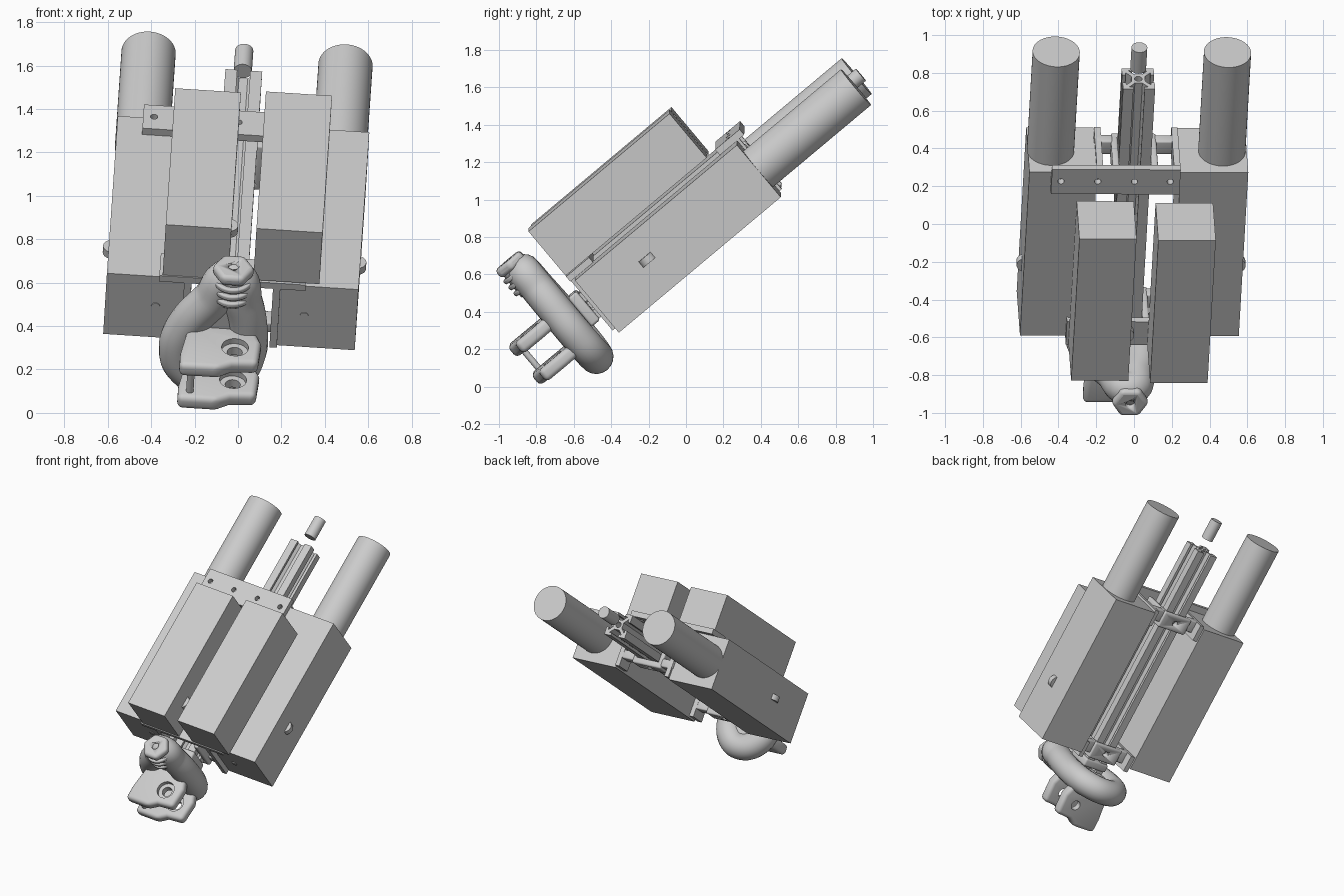
import bpy, bmesh
from math import cos, sin, pi, radians
from mathutils import Matrix, Vector

if "Cube" in bpy.data.objects:
    bpy.data.objects.remove(bpy.data.objects["Cube"])

# Tilted assembly frame: across, along and outward axes
along = Vector((0.0445, 0.766, 0.641)).normalized()
across = Vector((0.998, -0.004, -0.065))
across = (across - along * across.dot(along)).normalized()
outward = across.cross(along)
FRAME = Matrix((across, along, outward)).transposed().to_4x4()

grey = bpy.data.materials.new("light grey")
grey.use_nodes = True
grey.diffuse_color = (0.6, 0.6, 0.6, 1)
grey.node_tree.nodes["Principled BSDF"].inputs["Base Color"].default_value = (0.6, 0.6, 0.6, 1)

PLACE = {"W": lambda a, b, t: (t, a, b),
         "L": lambda a, b, t: (a, t, b),
         "D": lambda a, b, t: (a, b, t)}


def activate(ob):
    bpy.ops.object.select_all(action="DESELECT")
    ob.select_set(True)
    bpy.context.view_layer.objects.active = ob


def finish(ob, smooth=False):
    ob.matrix_world = FRAME
    ob.data.materials.append(grey)
    if smooth:
        activate(ob)
        bpy.ops.object.shade_smooth_by_angle(angle=radians(35))
    return ob


def prism(name, pts, axis, t0, t1, smooth=False, bevel=0):
    bm = bmesh.new()
    low = [bm.verts.new(PLACE[axis](a, b, t0)) for a, b in pts]
    high = [bm.verts.new(PLACE[axis](a, b, t1)) for a, b in pts]
    bm.faces.new(low)
    bm.faces.new(high)
    for i in range(len(pts)):
        j = (i + 1) % len(pts)
        bm.faces.new((low[i], low[j], high[j], high[i]))
    bmesh.ops.recalc_face_normals(bm, faces=bm.faces)
    me = bpy.data.meshes.new(name)
    bm.to_mesh(me)
    bm.free()
    ob = bpy.data.objects.new(name, me)
    bpy.context.collection.objects.link(ob)
    finish(ob, smooth)
    if bevel:
        mod = ob.modifiers.new("round", "BEVEL")
        mod.width, mod.segments = bevel, 4
        activate(ob)
        bpy.ops.object.modifier_apply(modifier="round")
        bpy.ops.object.shade_smooth_by_angle(angle=radians(35))
    return ob


def box(name, w, l, d, bevel=0):
    pts = [(w[0], l[0]), (w[1], l[0]), (w[1], l[1]), (w[0], l[1])]
    return prism(name, pts, "D", d[0], d[1], bevel=bevel)


def cyl(name, a, b, r, axis, t0, t1, n=48, bevel=0):
    pts = [(a + r * cos(2 * pi * i / n), b + r * sin(2 * pi * i / n)) for i in range(n)]
    return prism(name, pts, axis, t0, t1, True, bevel)


def cut(ob, cutter):
    mod = ob.modifiers.new("hole", "BOOLEAN")
    mod.operation, mod.solver, mod.object = "DIFFERENCE", "EXACT", cutter
    activate(ob)
    bpy.ops.object.modifier_apply(modifier="hole")
    bpy.data.objects.remove(cutter)


MID = -0.078   # rail centre across
DEEP = 0.664   # rail centre outward

# Large side housings with round tanks, end buttons and side switches
for side, w0, w1, tank, button, outer in (("right", -0.642, -0.284, -0.522, -0.409, -0.642),
                                          ("left", 0.16, 0.519, 0.387, 0.277, 0.519)):
    box(side + "_housing", (w0, w1), (-0.066, 1.064), (0.477, 0.842))
    cyl(side + "_tank", tank, DEEP, 0.125, "L", 1.06, 1.745, 64)
    cyl(side + "_end_button", button, DEEP, 0.02, "L", -0.07, -0.06, 24)
    inset = 0.018 if outer < 0 else -0.018
    cyl(side + "_side_switch", outer + inset, 0.3, 0.045, "D", 0.66, 0.7, 32)

# Front boxes and a small switch on the inner side
box("right_front_box", (-0.385, -0.082), (-0.094, 0.886), (0.87, 1.18))
box("left_front_box", (0.033, 0.338), (-0.096, 0.888), (0.885, 1.194))
cyl("inner_switch", -0.098, 0.1, 0.045, "D", 1.0, 1.04, 32)

# Slotted rail: one side profile turned four times
side = [(0.085, -0.085), (0.085, -0.03), (0.066, -0.03), (0.066, -0.05), (0.036, -0.02),
        (0.036, 0.02), (0.066, 0.05), (0.066, 0.03), (0.085, 0.03)]
profile = []
for k in range(4):
    c, s = round(cos(k * pi / 2)), round(sin(k * pi / 2))
    profile += [(MID + c * x - s * y, DEEP + s * x + c * y) for x, y in side]
rail = prism("slotted_rail", profile, "L", -0.2, 1.56)
cut(rail, cyl("cutter", MID, DEEP, 0.02, "L", 1.4, 1.6, 24))
cyl("end_rod", -0.083, 0.676, 0.042, "L", 1.64, 1.787, 32)

# Cross plates, the upper one drilled
upper = box("upper_cross_plate", (-0.525, 0.157), (0.943, 1.113), (0.842, 0.88))
for w in (-0.475, -0.28, -0.085, 0.105):
    cut(upper, cyl("cutter", w, 1.03, 0.017, "D", 0.8, 0.95, 24))
box("lower_cross_plate", (-0.4, 0.275), (-0.1, 0.06), (0.842, 0.877))

# Brackets that hold the rail between the housings
for name, l0, l1 in (("upper", 0.96, 1.08), ("lower", -0.1, 0.02)):
    box(name + "_right_flange", (-0.284, -0.25), (l0, l1), (0.49, 0.842))
    box(name + "_left_flange", (0.126, 0.16), (l0, l1), (0.49, 0.842))
    back = box(name + "_back_bridge", (MID - 0.12, MID + 0.12), (l0, l1), (0.535, 0.579), 0.012)
    cut(back, cyl("cutter", MID, (l0 + l1) / 2, 0.02, "D", 0.5, 0.6, 24))
    for tag, sgn in (("right", -1), ("left", 1)):
        w = sorted((MID + sgn * 0.085, MID + sgn * 0.12))
        box(f"{name}_{tag}_clamp", w, (l0, l1), (0.54, 0.8), 0.01)
        w = sorted((MID + sgn * 0.11, MID + sgn * 0.21))
        box(f"{name}_{tag}_arm", w, (l0 + 0.03, l1), (0.55, 0.61), 0.01)
box("rail_foot", (MID - 0.1, MID + 0.1), (-0.18, -0.12), (0.57, 0.77), 0.015)

# Fat teardrop hand loop with a filled middle
loop = [(-0.13, 0.425), (-0.25, 0.48), (-0.29, 0.6), (-0.25, 0.75), (-0.15, 0.9), (-0.06, 1.03),
        (-0.01, 0.9), (0.02, 0.75), (0.02, 0.58), (-0.03, 0.47)]
cu = bpy.data.curves.new("hand_loop", "CURVE")
cu.dimensions = "3D"
cu.bevel_depth, cu.bevel_resolution, cu.resolution_u = 0.092, 8, 8
sp = cu.splines.new("BEZIER")
sp.bezier_points.add(len(loop) - 1)
sp.use_cyclic_u = True
for p, (w, d) in zip(sp.bezier_points, loop):
    p.co = (w, -0.27, d)
    p.handle_left_type = p.handle_right_type = "AUTO"
ob = bpy.data.objects.new("hand_loop", cu)
bpy.context.collection.objects.link(ob)
activate(ob)
bpy.ops.object.convert(target="MESH")
finish(bpy.context.view_layer.objects.active, True)
prism("loop_web", loop, "L", -0.32, -0.22)

# Ribbed post with a drilled cap
PW, PL = -0.06, -0.3
cyl("post_core", PW, PL, 0.07, "D", 0.93, 1.1, 32)
for i in range(3):
    d = 0.95 + i * 0.042
    cyl(f"post_rib_{i + 1}", PW, PL, 0.09, "D", d, d + 0.026, 40, 0.008)
cap = cyl("post_cap", PW, PL, 0.098, "D", 1.075, 1.13, 6, 0.02)
cut(cap, cyl("cutter", PW, PL, 0.025, "D", 1.1, 1.2, 24))

# Fork plates with stepped bores, joined by a pin
plate = [(-0.25, -0.3), (-0.28, -0.5), (-0.28, -0.6), (-0.1, -0.6), (-0.04, -0.56),
         (0.08, -0.55), (0.09, -0.4), (0.05, -0.3)]
for name, d0, d1 in (("upper", 0.695, 0.77), ("lower", 0.5, 0.575)):
    ob = prism(name + "_fork_plate", plate, "D", d0, d1, bevel=0.026)
    cut(ob, cyl("cutter", -0.03, -0.45, 0.035, "D", d0 - 0.1, d1 + 0.1, 32))
    cut(ob, cyl("cutter", -0.03, -0.45, 0.062, "D", d1 - 0.03, d1 + 0.1, 32))
    activate(ob)
    bpy.ops.object.shade_smooth_by_angle(angle=radians(35))
cyl("fork_pin", -0.225, -0.55, 0.017, "D", 0.55, 0.72, 24)
